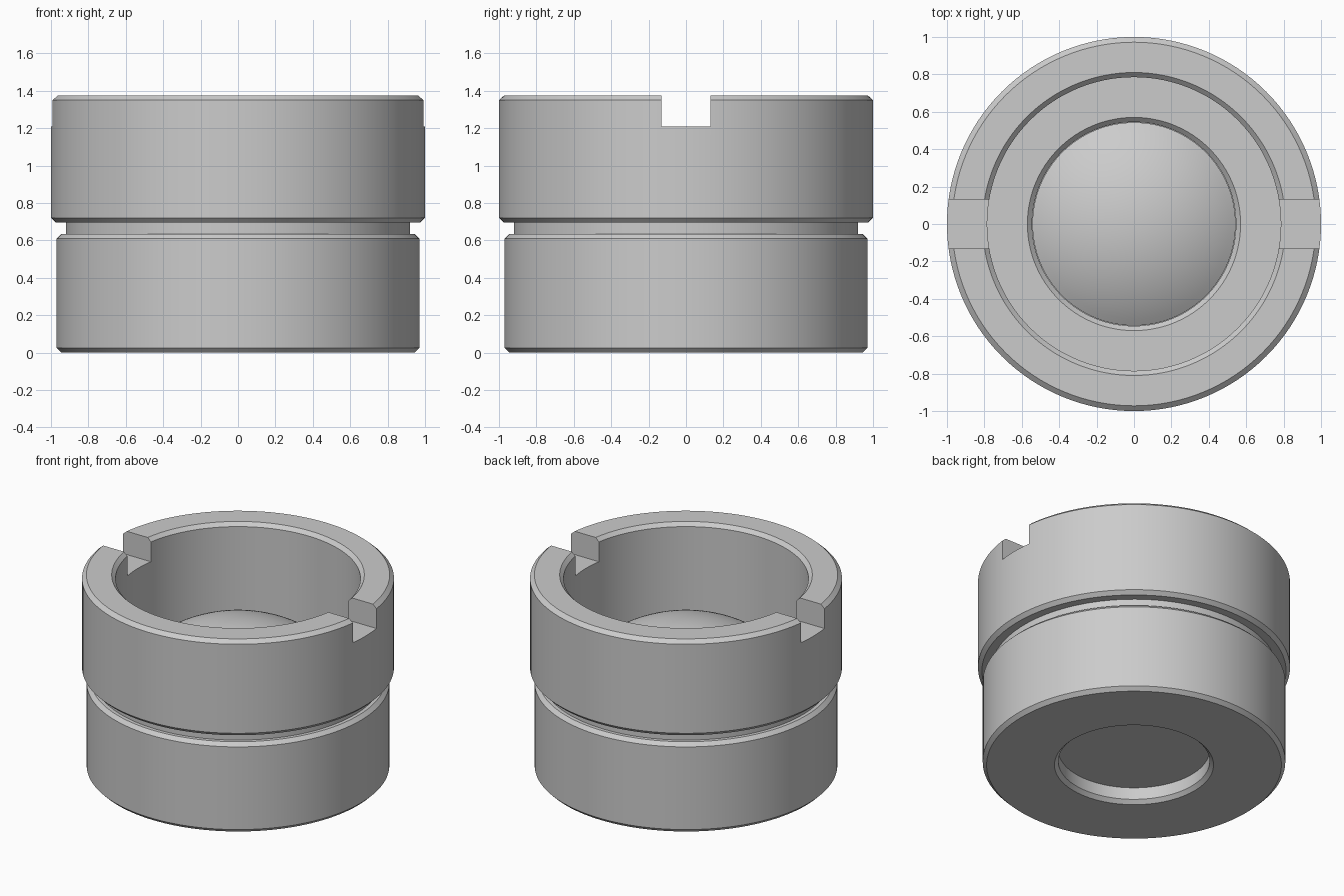
import bpy, math

old = bpy.data.objects.get("Cube")
if old:
    bpy.data.objects.remove(old)

grey = bpy.data.materials.new("plain grey")
grey.use_nodes = True
colour = (0.6, 0.6, 0.6, 1)
grey.diffuse_color = colour
grey.node_tree.nodes["Principled BSDF"].inputs["Base Color"].default_value = colour


def lathe(name, profile, closed, sides=128):
    """Turn a (radius, height) profile around z; points on the axis become poles."""
    verts, rows, faces = [], [], []
    for r, z in profile:
        start = len(verts)
        if r < 1e-6:
            verts.append((0, 0, z))
            rows.append([start] * sides)
        else:
            for i in range(sides):
                a = math.tau * i / sides
                verts.append((r * math.cos(a), r * math.sin(a), z))
            rows.append(list(range(start, start + sides)))
    pairs = list(zip(rows, rows[1:]))
    if closed:
        pairs.append((rows[-1], rows[0]))
    for low, high in pairs:
        for i in range(sides):
            j = (i + 1) % sides
            quad = [low[i], low[j], high[j], high[i]]
            faces.append(list(dict.fromkeys(quad)))
    mesh = bpy.data.meshes.new(name)
    mesh.from_pydata(verts, [], faces)
    mesh.materials.append(grey)
    obj = bpy.data.objects.new(name, mesh)
    bpy.context.collection.objects.link(obj)
    return obj


def smooth(obj):
    bpy.ops.object.select_all(action='DESELECT')
    obj.select_set(True)
    bpy.context.view_layer.objects.active = obj
    bpy.ops.object.shade_smooth_by_angle(angle=math.radians(25))


# Housing: chamfered lower barrel, groove, wider collar, stepped bore
housing = lathe("housing", [
    (0.51, 0), (0.945, 0), (0.97, 0.025), (0.97, 0.61), (0.945, 0.635),
    (0.92, 0.635), (0.92, 0.695), (0.975, 0.695), (1, 0.72), (1, 1.35),
    (0.972, 1.375), (0.81, 1.375), (0.785, 1.35), (0.785, 0.72),
    (0.57, 0.72), (0.545, 0.695), (0.545, 0.11), (0.485, 0.11), (0.485, 0.025),
], closed=True)

# Spanner slot across the collar
bpy.ops.mesh.primitive_cube_add(size=1, location=(0, 0, 1.41))
cutter = bpy.context.object
cutter.name = "slot_cutter"
cutter.scale = (2.4, 0.264, 0.4)
cutter.data.materials.append(grey)
slot = housing.modifiers.new("slot", 'BOOLEAN')
slot.operation = 'DIFFERENCE'
slot.solver = 'EXACT'
slot.object = cutter
bpy.context.view_layer.objects.active = housing
bpy.ops.object.modifier_apply(modifier=slot.name)
bpy.data.objects.remove(cutter)
smooth(housing)

# Lens: flat underside, straight edge, domed top
radius, centre, edge, steps = 0.95, 0.08, 0.543, 14
limit = math.asin(edge / radius)
dome = []
for k in range(steps + 1):
    a = limit * (1 - k / steps)
    dome.append((radius * math.sin(a), centre + radius * math.cos(a)))
lens = lathe("lens", [(0, 0.11), (edge, 0.11)] + dome, closed=False)
smooth(lens)
